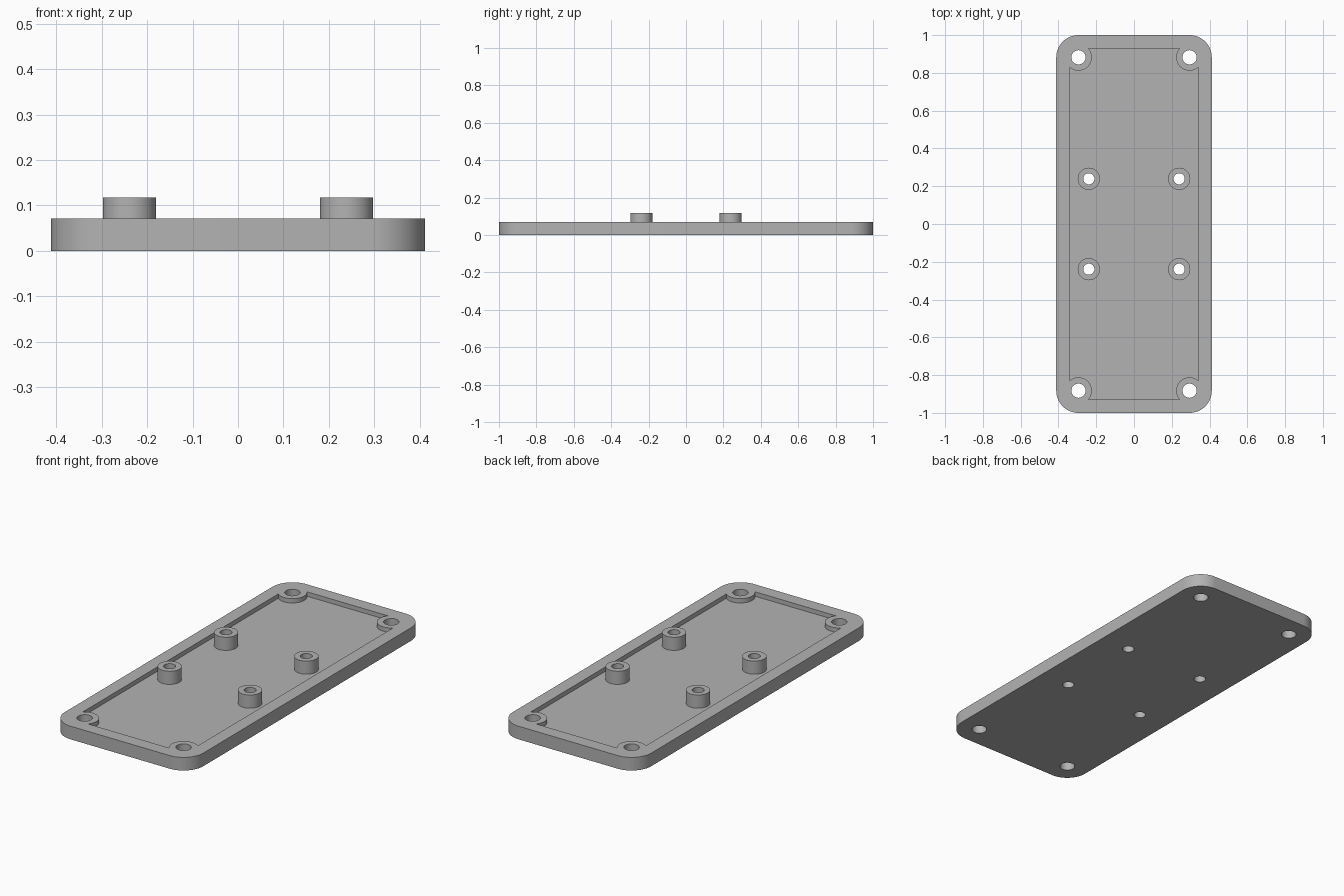
import bpy, bmesh, math

old = bpy.data.objects.get("Cube")
if old:
    bpy.data.objects.remove(old, do_unlink=True)

MM = 2 / 85                       # plate is 85 units long
HALF_X, HALF_Y = 17.5 * MM, 42.5 * MM
THICK, FLOOR, STANDOFF_TOP = 3 * MM, 2 * MM, 5 * MM
CORNER_R, WALL = 5 * MM, 3 * MM
STANDOFF = 10.16 * MM

grey = bpy.data.materials.new("plain grey")
grey.use_nodes = True
COLOUR = (0.45, 0.45, 0.45, 1)
grey.diffuse_color = COLOUR
grey.node_tree.nodes["Principled BSDF"].inputs["Base Color"].default_value = COLOUR


def prism(name, outlines, z0, z1):
    """Extrude one or more closed outlines from z0 to z1."""
    bm = bmesh.new()
    for outline in outlines:
        face = bm.faces.new([bm.verts.new((x, y, z0)) for x, y in outline])
        up = bmesh.ops.extrude_face_region(bm, geom=[face])["geom"]
        verts = [v for v in up if isinstance(v, bmesh.types.BMVert)]
        bmesh.ops.translate(bm, vec=(0, 0, z1 - z0), verts=verts)
    bmesh.ops.recalc_face_normals(bm, faces=bm.faces)
    mesh = bpy.data.meshes.new(name)
    bm.to_mesh(mesh)
    bm.free()
    mesh.materials.append(grey)
    obj = bpy.data.objects.new(name, mesh)
    bpy.context.collection.objects.link(obj)
    return obj


def arc(cx, cy, r, start, sweep, n):
    return [(cx + r * math.cos(start + sweep * i / n),
             cy + r * math.sin(start + sweep * i / n)) for i in range(n + 1)]


def circles(x, y, r, n=48):
    """Four circles mirrored about both axes."""
    return [arc(sx * x, sy * y, r, 0, math.tau, n)[:-1]
            for sx in (-1, 1) for sy in (-1, 1)]


def boolean(target, tool, operation):
    mod = target.modifiers.new(operation.title(), "BOOLEAN")
    mod.operation, mod.object, mod.solver = operation, tool, "EXACT"
    bpy.context.view_layer.objects.active = target
    bpy.ops.object.modifier_apply(modifier=mod.name)
    bpy.data.objects.remove(tool, do_unlink=True)


# Rounded plate
cx, cy = HALF_X - CORNER_R, HALF_Y - CORNER_R
outline = []
for k, (sx, sy) in enumerate([(1, 1), (-1, 1), (-1, -1), (1, -1)]):
    outline += arc(sx * cx, sy * cy, CORNER_R, k * math.pi / 2, math.pi / 2, 16)
plate = prism("mounting_plate", [outline], 0, THICK)

# Shallow pocket that leaves the rim and the four corner bosses
px, py = HALF_X - WALL, HALF_Y - WALL
pocket = prism("pocket_cutter", [[(-px, -py), (px, -py), (px, py), (-px, py)]],
               FLOOR, STANDOFF_TOP)
boolean(pocket, prism("boss_shapes", circles(cx, cy, 3 * MM), 0, 2 * STANDOFF_TOP),
        "DIFFERENCE")
boolean(plate, pocket, "DIFFERENCE")

# Raised standoffs on the floor
boolean(plate, prism("standoffs", circles(STANDOFF, STANDOFF, 2.5 * MM),
                     FLOOR / 2, STANDOFF_TOP), "UNION")

# Through holes in bosses and standoffs
holes = circles(cx, cy, 1.6 * MM) + circles(STANDOFF, STANDOFF, 1.25 * MM)
boolean(plate, prism("hole_cutter", holes, -THICK, 2 * STANDOFF_TOP), "DIFFERENCE")

# Smooth curved walls, keep rims sharp
bpy.ops.object.select_all(action="DESELECT")
plate.select_set(True)
bpy.context.view_layer.objects.active = plate
bpy.ops.object.shade_smooth_by_angle(angle=math.radians(30))
